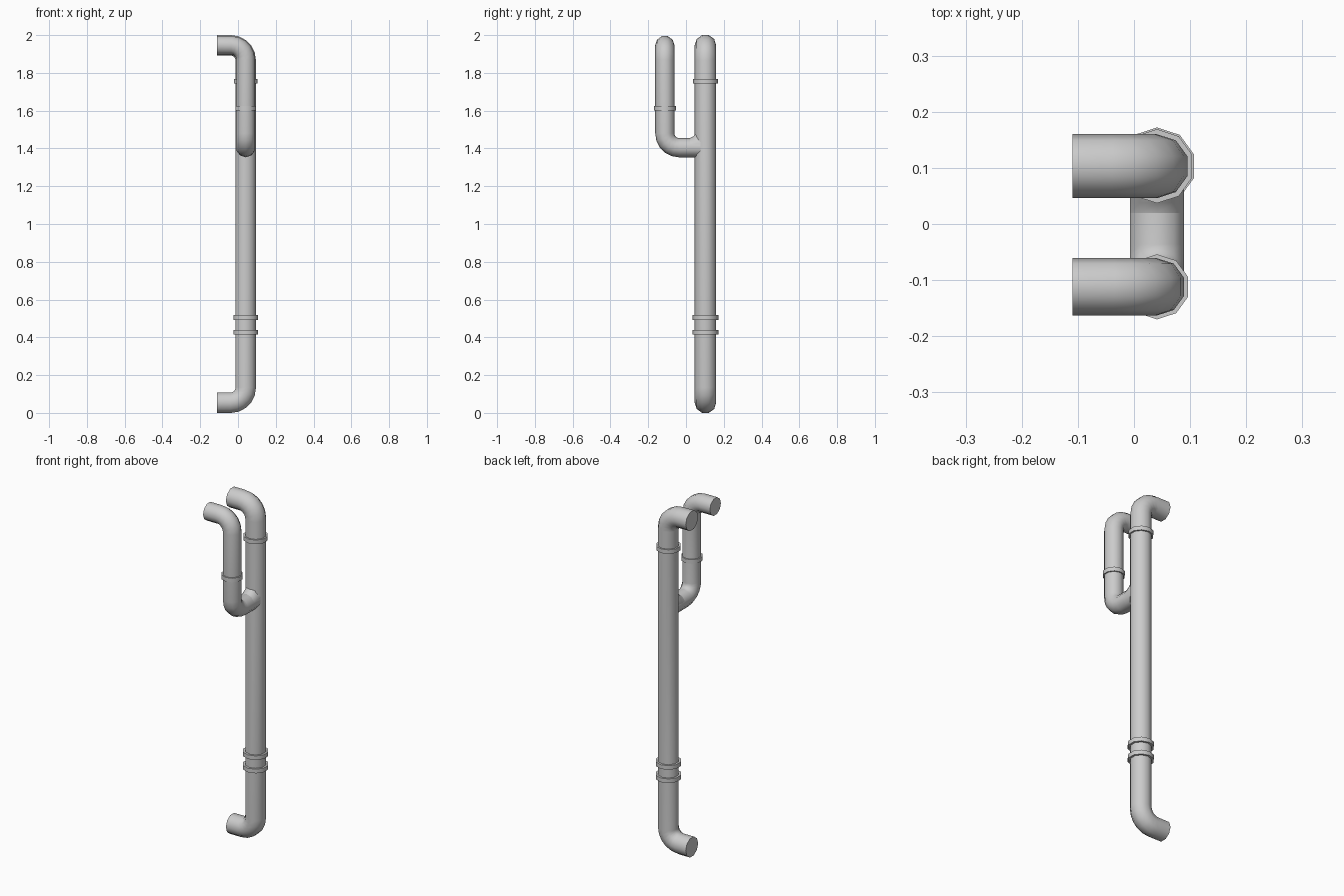
import bpy, bmesh, math
from mathutils import Vector

if "Cube" in bpy.data.objects:
    bpy.data.objects.remove(bpy.data.objects["Cube"])

SIDES = 10
X = 0.041                      # pipe axis in x
YM, YS = 0.103, -0.112         # main and side pipe axes in y
RM, RS = 0.057, 0.051          # pipe radii


def finish(name, bm):
    bmesh.ops.recalc_face_normals(bm, faces=bm.faces)
    me = bpy.data.meshes.new(name)
    bm.to_mesh(me)
    bm.free()
    ob = bpy.data.objects.new(name, me)
    bpy.context.collection.objects.link(ob)
    bpy.ops.object.select_all(action='DESELECT')
    ob.select_set(True)
    bpy.context.view_layer.objects.active = ob
    bpy.ops.object.shade_smooth_by_angle(angle=math.radians(42))
    return ob


def rounded_path(corners, bend, steps=5):
    """Centre line points and tangents, with each 90 degree corner rounded."""
    pts = [Vector(c) for c in corners]
    out = [(pts[0], (pts[1] - pts[0]).normalized())]
    for a, b, c in zip(pts, pts[1:], pts[2:]):
        d1, d2 = (b - a).normalized(), (c - b).normalized()
        centre = b - d1 * bend + d2 * bend
        for i in range(steps + 1):
            t = math.pi / 2 * i / steps
            p = centre - d2 * bend * math.cos(t) + d1 * bend * math.sin(t)
            out.append((p, d1 * math.cos(t) + d2 * math.sin(t)))
    out.append((pts[-1], (pts[-1] - pts[-2]).normalized()))
    return out


def pipe(name, corners, radius, bend):
    bm = bmesh.new()
    rings = []
    u, last = Vector((0, 1, 0)), None
    for p, t in rounded_path(corners, bend):
        if last:
            u = last.rotation_difference(t) @ u
        v, last = t.cross(u), t
        angles = [2 * math.pi * i / SIDES for i in range(SIDES)]
        rings.append([bm.verts.new(p + radius * (u * math.cos(a) + v * math.sin(a)))
                      for a in angles])
    for r, s in zip(rings, rings[1:]):
        for i in range(SIDES):
            j = (i + 1) % SIDES
            bm.faces.new((r[i], r[j], s[j], s[i]))
    bm.faces.new(rings[0])
    bm.faces.new(rings[-1])
    return finish(name, bm)


def collar(name, y, z, radius, inner, height=0.024):
    bm = bmesh.new()
    loops = []
    for r, h in ((inner, -1), (radius, -1), (radius, 1), (inner, 1)):
        loops.append([bm.verts.new((X + r * math.sin(a), y + r * math.cos(a), z + h * height / 2))
                      for a in (2 * math.pi * i / SIDES for i in range(SIDES))])
    for k in range(4):
        r, s = loops[k], loops[(k + 1) % 4]
        for i in range(SIDES):
            j = (i + 1) % SIDES
            bm.faces.new((r[i], r[j], s[j], s[i]))
    return finish(name, bm)


# Main pipe with an elbow to the wall at both ends
pipe("main_pipe", [(-0.11, YM, 1.946), (X, YM, 1.946), (X, YM, 0.054), (-0.11, YM, 0.054)],
     RM, 0.08)

# Side pipe dropping down and turning into the main pipe
side = pipe("side_pipe", [(-0.11, YS, 1.946), (X, YS, 1.946), (X, YS, 1.404),
                          (X, 0.035, 1.404), ][:3] + [(X, YM - 0.01, 1.404)], RS, 0.076)

# Swept fillet on top of the junction
bm = bmesh.new()
rings = []
for y, lift in ((0.02, 0.0), (0.038, 0.008), (0.052, 0.026), (0.08, 0.035)):
    ring = []
    for i in range(SIDES):
        a = 2 * math.pi * i / SIDES
        up = max(0, math.cos(a))
        ring.append(bm.verts.new((X + RS * math.sin(a), y, 1.404 + RS * math.cos(a) + lift * up)))
    rings.append(ring)
for r, s in zip(rings, rings[1:]):
    for i in range(SIDES):
        j = (i + 1) % SIDES
        bm.faces.new((r[i], r[j], s[j], s[i]))
finish("junction_fillet", bm)

# Joint collars
for n, z, r in (("upper", 1.755, 0.066), ("middle", 0.505, 0.069), ("lower", 0.428, 0.069)):
    collar(n + "_collar", YM, z, r, RM - 0.002)
collar("side_collar", YS, 1.612, 0.058, RS - 0.002)
